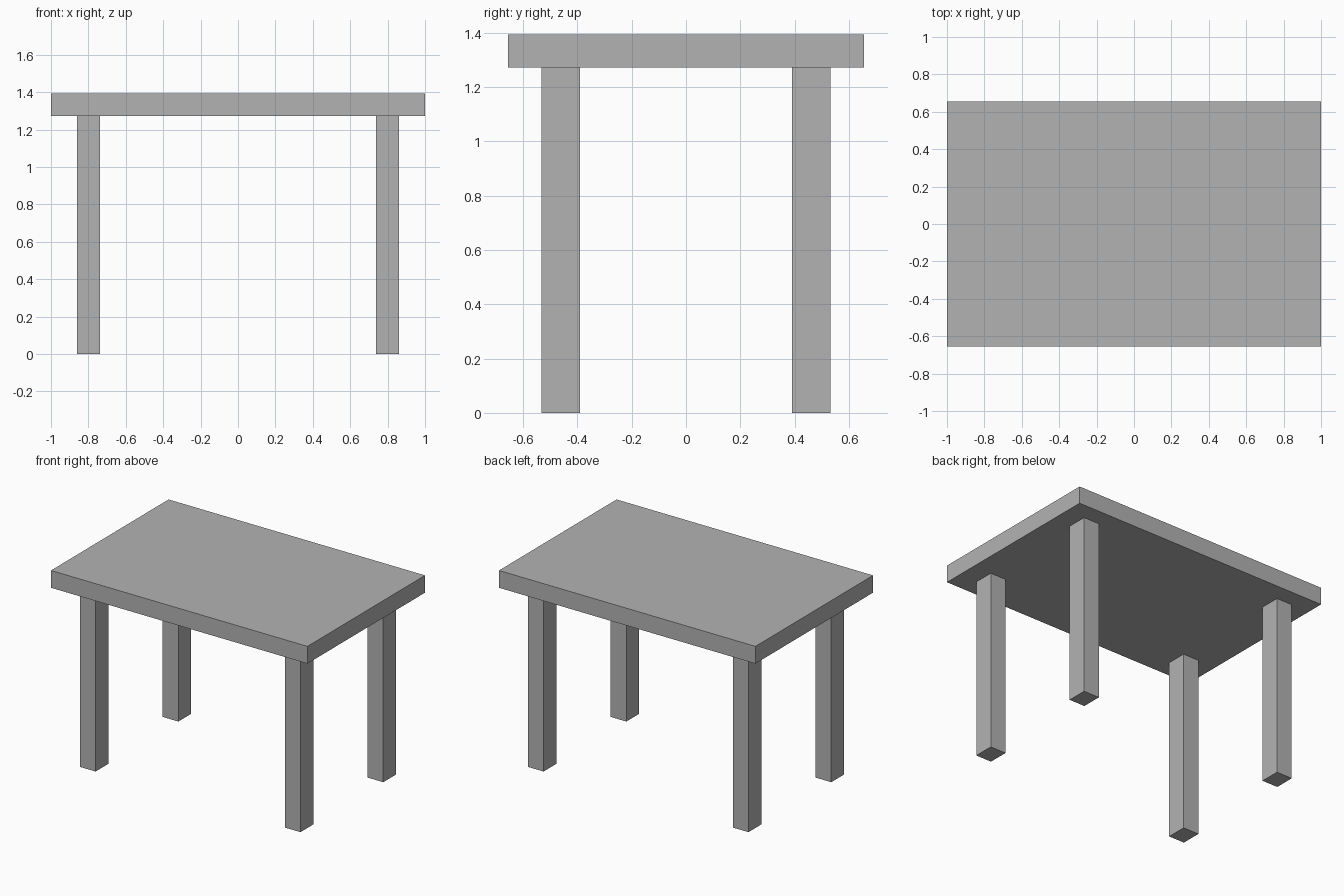
import bpy

# Remove the default cube
if "Cube" in bpy.data.objects:
    bpy.data.objects.remove(bpy.data.objects["Cube"], do_unlink=True)

# One plain grey for the whole table
COLOUR = (0.45, 0.45, 0.45, 1.0)
grey = bpy.data.materials.new("plain_grey")
grey.use_nodes = True
grey.diffuse_color = COLOUR
grey.node_tree.nodes["Principled BSDF"].inputs["Base Color"].default_value = COLOUR


def add_box(name, centre, size):
    """Add a flat-shaded box with its size applied."""
    bpy.ops.mesh.primitive_cube_add(size=1, location=centre)
    box = bpy.context.object
    box.name = name
    box.scale = size
    bpy.ops.object.transform_apply(location=False, rotation=False, scale=True)
    box.data.materials.append(grey)
    return box


TOP_HEIGHT = 1.394
LEG_HEIGHT = 1.272
thickness = TOP_HEIGHT - LEG_HEIGHT

# Table top
add_box("table_top", (0, 0, LEG_HEIGHT + thickness / 2), (2.0, 1.31, thickness))

# Four legs, set in from the corners
for end, y in (("front", -0.461), ("back", 0.461)):
    for side, x in (("right", -0.799), ("left", 0.799)):
        add_box(f"{end}_{side}_leg", (x, y, LEG_HEIGHT / 2), (0.122, 0.143, LEG_HEIGHT))
